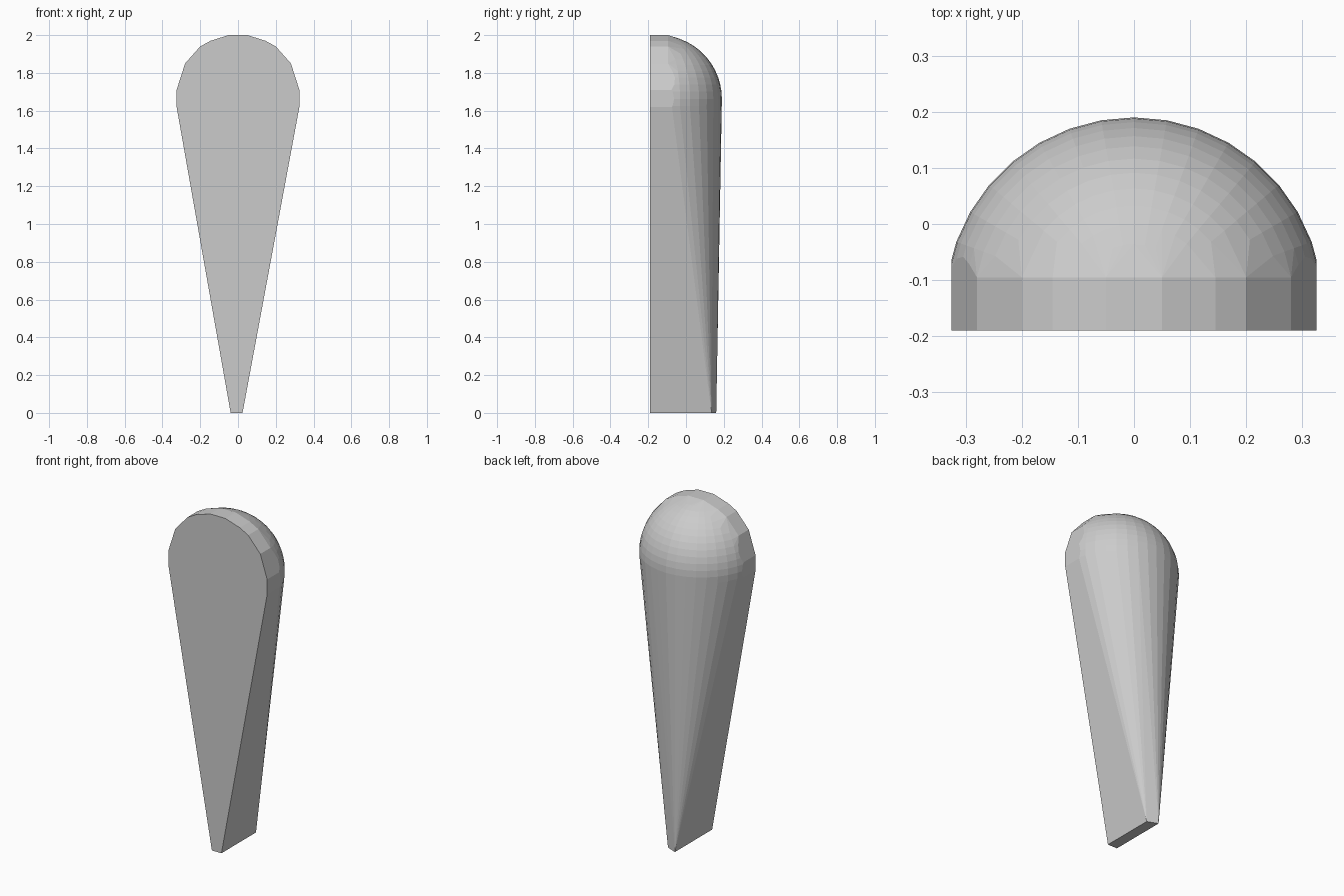
import bpy, bmesh, math
from mathutils import Vector

if "Cube" in bpy.data.objects:
    bpy.data.objects.remove(bpy.data.objects["Cube"])

# Teardrop outline seen from the front (x, z), clockwise from the tip
right = [(0.024, 0), (0.325, 1.62), (0.325, 1.71), (0.28, 1.85), (0.2, 1.94),
         (0.145, 1.97), (0.05, 2.0)]
outline = right + [(-x, z) for x, z in reversed(right[1:])] + [(-0.039, 0)]

FRONT, SHOULDER = -0.19, -0.095
CENTRE, RADIUS = Vector((0, -0.147, 1.663)), 0.337

# Rounded head: the rear half of a sphere
bm = bmesh.new()
bmesh.ops.create_uvsphere(bm, u_segments=36, v_segments=28, radius=RADIUS)
bmesh.ops.translate(bm, verts=bm.verts, vec=CENTRE)
points = [v.co.copy() for v in bm.verts if v.co.y > -0.15]
bm.free()

# Flat front slab, plus the narrow foot
points += [Vector((x, y, z)) for x, z in outline for y in (FRONT, SHOULDER)]
points += [Vector((0.024, 0.135, 0)), Vector((-0.039, 0.16, 0))]

# Wrap everything in one convex body
bm = bmesh.new()
for p in points:
    bm.verts.new(p)
hull = bmesh.ops.convex_hull(bm, input=bm.verts[:])
loose = [v for v in bm.verts if not v.link_faces]
bmesh.ops.delete(bm, geom=loose, context='VERTS')

# Trim the sides to the faceted outline
for (x1, z1), (x2, z2) in zip(outline, outline[1:] + outline[:1]):
    normal = Vector((z2 - z1, 0, x1 - x2)).normalized()
    cut = bmesh.ops.bisect_plane(bm, geom=bm.verts[:] + bm.edges[:] + bm.faces[:],
                                 dist=1e-4, plane_co=(x1, 0, z1),
                                 plane_no=normal, clear_outer=True)
    rim = [e for e in bm.edges if e.is_boundary]
    if rim:
        bmesh.ops.holes_fill(bm, edges=rim, sides=0)

# Merge coplanar faces into clean flat facets
bmesh.ops.remove_doubles(bm, verts=bm.verts, dist=1e-4)
bmesh.ops.dissolve_limit(bm, angle_limit=math.radians(0.5),
                         verts=bm.verts[:], edges=bm.edges[:])
bmesh.ops.recalc_face_normals(bm, faces=bm.faces[:])

mesh = bpy.data.meshes.new("teardrop_body")
bm.to_mesh(mesh)
bm.free()
body = bpy.data.objects.new("teardrop_body", mesh)
bpy.context.collection.objects.link(body)
